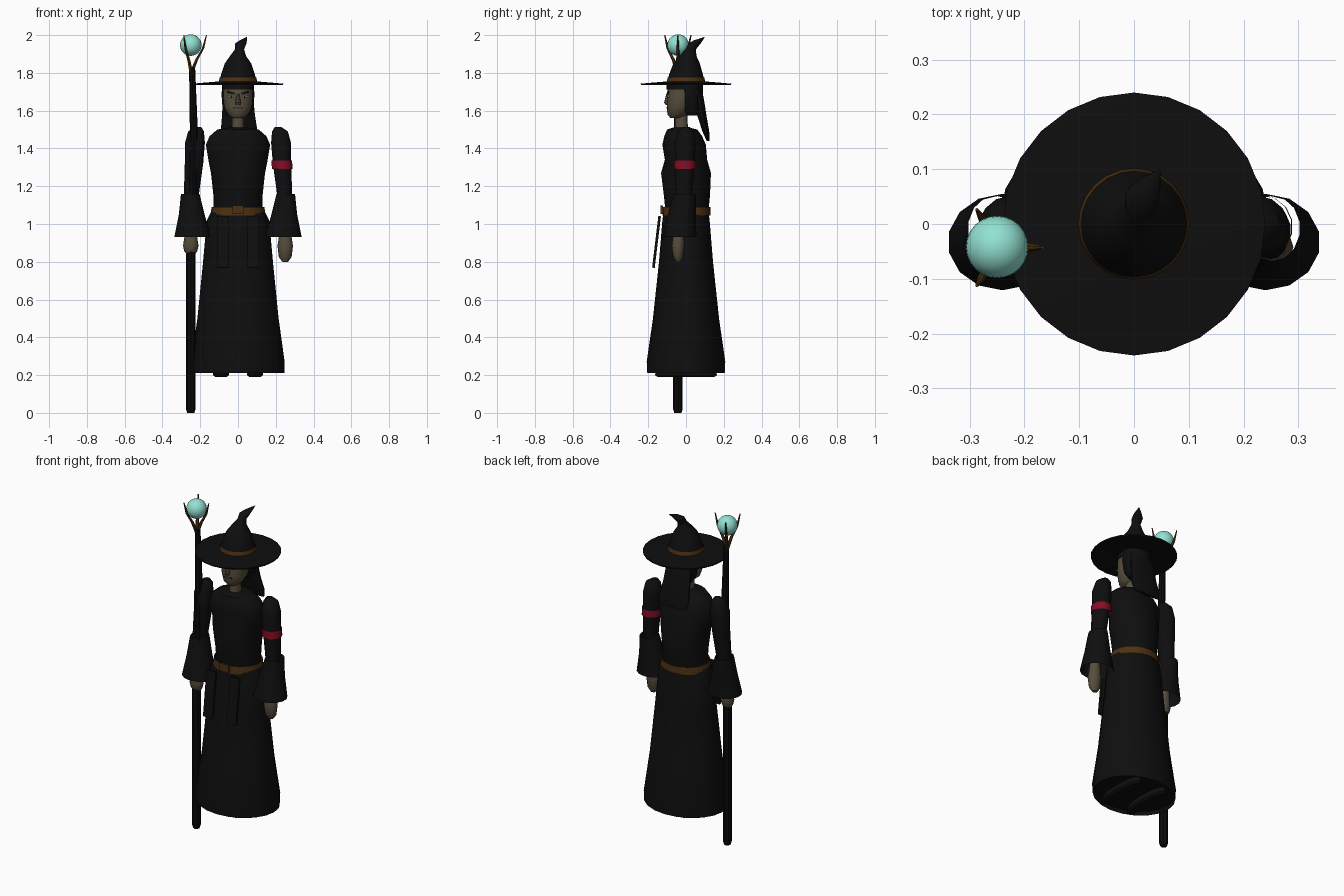
import bpy, bmesh, math
from mathutils import Vector, Matrix


def material(name, r, g, b):
    m = bpy.data.materials.new(name)
    m.diffuse_color = (r, g, b, 1)
    return m


BLACK = material("black cloth", 0.0045, 0.0045, 0.0045)
WOOD = material("dark wood", 0.003, 0.003, 0.003)
BROWN = material("brown leather", 0.075, 0.031, 0.006)
SKIN = material("skin", 0.095, 0.076, 0.047)
LIP = material("dark skin", 0.04, 0.028, 0.02)
RED = material("red", 0.24, 0.004, 0.02)
ORB = material("pale teal", 0.29, 0.76, 0.65)
EYE = material("eye white", 0.5, 0.62, 0.6)


def finish(name, bm, mat, angle=40):
    bmesh.ops.recalc_face_normals(bm, faces=bm.faces)
    me = bpy.data.meshes.new(name)
    bm.to_mesh(me)
    bm.free()
    me.materials.append(mat)
    ob = bpy.data.objects.new(name, me)
    bpy.context.collection.objects.link(ob)
    bpy.ops.object.select_all(action='DESELECT')
    ob.select_set(True)
    bpy.context.view_layer.objects.active = ob
    bpy.ops.object.shade_smooth_by_angle(angle=math.radians(angle))
    return ob


def loft(name, mat, rings, n=16, caps=True, side=1):
    """Skin a stack of level ellipses (x, y, z, x radius, y radius)."""
    bm = bmesh.new()
    loops = []
    for x, y, z, rx, ry in rings:
        loops.append([bm.verts.new((side * x + rx * math.sin(2 * math.pi * i / n),
                                    y + ry * math.cos(2 * math.pi * i / n), z))
                      for i in range(n)])
    for a, b in zip(loops, loops[1:]):
        for i in range(n):
            j = (i + 1) % n
            bm.faces.new((a[i], a[j], b[j], b[i]))
    if caps:
        bm.faces.new(loops[0])
        bm.faces.new(loops[-1])
    return finish(name, bm, mat)


def ball(name, mat, loc, size, u=16, v=10):
    bm = bmesh.new()
    bmesh.ops.create_uvsphere(bm, u_segments=u, v_segments=v, radius=1,
                              matrix=Matrix.Translation(loc) @ Matrix.Diagonal((*size, 1)))
    return finish(name, bm, mat)


def box(name, mat, loc, size, rot_x=0, rot_y=0):
    bm = bmesh.new()
    m = (Matrix.Translation(loc) @ Matrix.Rotation(rot_x, 4, 'X')
         @ Matrix.Rotation(rot_y, 4, 'Y') @ Matrix.Diagonal((*size, 1)))
    bmesh.ops.create_cube(bm, size=1, matrix=m)
    return finish(name, bm, mat)


# Robe: skirt, bodice, belt
loft("skirt", BLACK, [(0, 0, .23, .235, .195), (0, 0, .21, .245, .205), (0, 0, .27, .247, .208),
                      (0, 0, .5, .215, .175), (0, 0, .8, .185, .143),
                      (0, 0, 1.02, .165, .125), (0, 0, 1.09, .13, .115)], 20)
loft("bodice", BLACK, [(0, .005, 1.06, .128, .113), (0, .005, 1.15, .13, .122),
                       (0, 0, 1.27, .143, .132), (0, 0, 1.34, .157, .112),
                       (0, -.01, 1.42, .17, .115), (0, -.015, 1.465, .15, .1),
                       (0, -.02, 1.5, .11, .08), (0, -.025, 1.51, .05, .045)], 20)
loft("belt", BROWN, [(0, .003, 1.045, .146, .128), (0, .003, 1.09, .14, .126)], 20, caps=False)
box("belt_buckle", BROWN, (0, -.128, 1.075), (.06, .012, .045))
for s in (-1, 1):
    box("sash_strip", BLACK, (s * .08, -.156, .905), (.062, .014, .275), -.12)
    loft("shoe", BLACK, [(.09, 0, .19, .03, .15), (.09, 0, .2, .042, .165),
                         (.09, 0, .24, .04, .15)], 12, side=s)

# Arms, flared open sleeves and hands
for s in (-1, 1):
    loft("arm", BLACK, [(.212, 0, 1.513, .018, .02), (.222, 0, 1.49, .043, .042),
                        (.228, -.005, 1.43, .054, .056), (.233, -.005, 1.32, .05, .052),
                        (.245, -.012, 1.18, .042, .046), (.25, -.03, 1.0, .03, .034)], 14, side=s)
    loft("sleeve", BLACK, [(.24, -.033, .93, .1, .088), (.245, -.022, 1.05, .07, .074),
                           (.253, -.008, 1.16, .05, .06)], 14, caps=False, side=s)
    low = .80 if s > 0 else .83
    loft("hand", SKIN, [(.25, -.04, low, .015, .012), (.25, -.042, low + .025, .034, .026),
                        (.25, -.042, .885, .041, .034), (.25, -.04, .93, .034, .03),
                        (.25, -.035, 1.02, .026, .026)], 12, side=s)
loft("arm_band", RED, [(.234, -.005, 1.29, .056, .057), (.232, -.005, 1.335, .056, .058)],
     14, caps=False)

# Neck, head and face
loft("neck", SKIN, [(0, -.025, 1.49, .033, .035), (0, -.025, 1.6, .03, .033)], 12)
loft("head", SKIN, [(0, -.05, 1.56, .03, .032), (0, -.045, 1.58, .054, .054),
                    (0, -.03, 1.62, .074, .07), (0, -.02, 1.68, .08, .08),
                    (0, -.02, 1.74, .078, .078)], 20)
loft("nose", SKIN, [(0, -.1, 1.63, .012, .007), (0, -.1, 1.643, .015, .016),
                    (0, -.096, 1.69, .007, .008)], 8)
box("mouth", LIP, (0, -.099, 1.615), (.055, .008, .007))
for s in (-1, 1):
    ball("eye", EYE, (s * .035, -.092, 1.675), (.015, .007, .007), 10, 6)
    ball("pupil", BLACK, (s * .034, -.098, 1.675), (.005, .003, .006), 8, 6)
    box("eyebrow", BLACK, (s * .037, -.094, 1.695), (.04, .01, .01), rot_y=-s * .25)

# Hair: cap, fringe and long back sheet
loft("hair_cap", BLACK, [(0, .035, 1.575, .06, .035), (0, .03, 1.61, .083, .058),
                         (0, .025, 1.68, .088, .066), (0, .02, 1.745, .086, .07)], 18)
loft("hair_fringe", BLACK, [(0, -.018, 1.712, .084, .084), (0, -.018, 1.745, .083, .084)], 18)
loft("hair_back", BLACK, [(.008, .117, 1.44, .088, .008), (.006, .105, 1.49, .1, .018),
                          (.003, .085, 1.57, .09, .024), (0, .07, 1.66, .083, .025),
                          (0, .05, 1.73, .075, .03)], 14)

# Hat: brim, bent crown and band
loft("hat_brim", BLACK, [(0, 0, 1.74, .08, .08), (0, 0, 1.735, .238, .238),
                         (0, 0, 1.743, .24, .24), (0, 0, 1.755, .1, .1)], 24)
loft("hat_crown", BLACK, [(0, 0, 1.745, .1, .1), (0, 0, 1.79, .09, .09),
                          (0, .003, 1.85, .07, .07), (0, .01, 1.89, .042, .045),
                          (.008, .025, 1.925, .024, .028), (.014, .045, 1.955, .03, .032),
                          (.028, .065, 1.972, .02, .024), (.046, .098, 1.99, .002, .002)], 20)
loft("hat_band", BROWN, [(0, 0, 1.752, .102, .102), (0, 0, 1.776, .0965, .0965)], 24, caps=False)

# Staff with three prongs holding an orb
loft("staff", WOOD, [(-.25, -.043, 0, .019, .019), (-.25, -.043, .02, .025, .025),
                     (-.25, -.043, .82, .025, .025), (-.238, -.043, 1.2, .023, .023),
                     (-.234, -.043, 1.5, .021, .021), (-.243, -.043, 1.83, .016, .016)], 8)
for k in range(3):
    a = k * 2 * math.pi / 3
    d = Vector((math.cos(a), math.sin(a), 0))
    path = [(0.0, 1.80, .011), (.028, 1.87, .009), (.062, 1.93, .007), (.08, 2.0, .003)]
    loft("prong", BROWN, [(-.247 + d.x * r, -.043 + d.y * r, z, w, w) for r, z, w in path], 6)
ball("orb", ORB, (-.25, -.042, 1.947), (.057, .057, .057), 24, 14)
